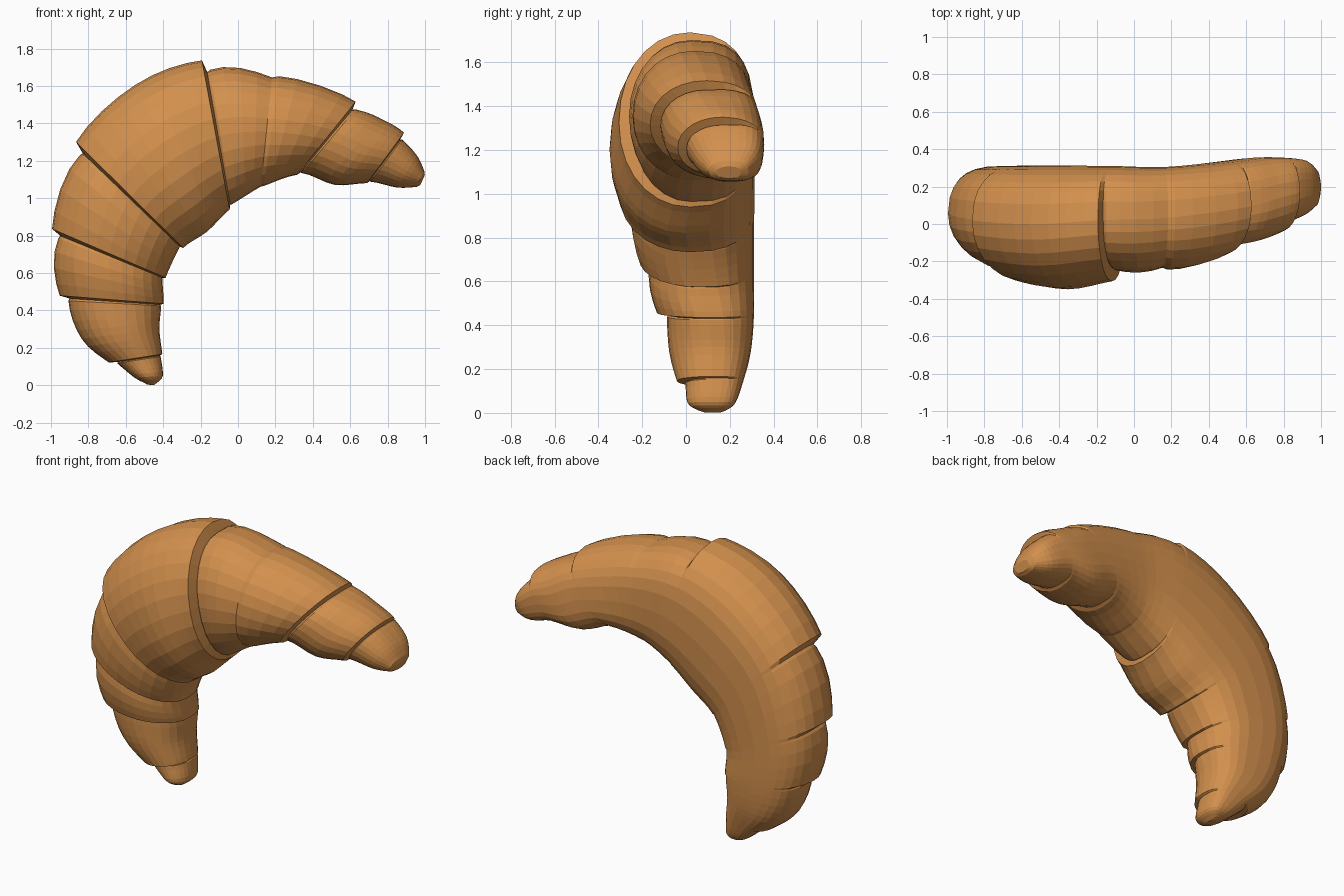
import bpy, bmesh, math
from mathutils import Vector

if "Cube" in bpy.data.objects:
    bpy.data.objects.remove(bpy.data.objects["Cube"])

SIDES = 28
STEPS = 4

# Cross-sections along the crescent: outer x, z, inner x, z, front y, back y
KEYS = [
    (-.50, .012, -.44, .008, .06, .18),
    (-.56, .04, -.40, .05, .0, .225),
    (-.665, .12, -.41, .16, -.02, .26),
    (-.82, .25, -.425, .30, -.06, .295),
    (-.93, .465, -.405, .43, -.11, .31),
    (-.978, .81, -.395, .57, -.19, .31),
    (-.852, 1.26, -.305, .735, -.27, .312),
    (-.535, 1.575, -.17, .83, -.315, .312),
    (-.17, 1.705, -.04, .955, -.27, .31),
    (.20, 1.645, .13, 1.065, -.235, .305),
    (.63, 1.495, .328, 1.13, -.14, .335),
    (.77, 1.405, .52, 1.075, -.075, .355),
    (.88, 1.33, .70, 1.085, -.015, .355),
    (.96, 1.235, .85, 1.055, .04, .34),
    (.995, 1.15, .955, 1.06, .10, .285),
]
SEAMS = [0, 2, 4, 5, 6, 8, 9, 10, 12, 14]  # keys where a rolled layer ends
# Swelling of each layer at its start and end; the high side overlaps its neighbour
LIFTS = [(0, -.015), (.02, -.02), (.02, -.02), (.02, -.02), (.034, .034),
         (-.02, -.004), (.012, .02), (-.02, .02), (-.015, 0)]


def section(pos):
    """Spline through the keys."""
    i = min(int(pos), len(KEYS) - 2)
    t = pos - i
    a, b, c, d = KEYS[max(i - 1, 0)], KEYS[i], KEYS[i + 1], KEYS[min(i + 2, len(KEYS) - 1)]
    return [.5 * (2 * q + (r - p) * t + (2 * p - 5 * q + 4 * r - s) * t * t
                  + (3 * q - p - 3 * r + s) * t ** 3) for p, q, r, s in zip(a, b, c, d)]


def add_ring(bm, pos, lift=0.0):
    """Round front, flatter back; lift swells only the outer and front sides."""
    ox, oz, ix, iz, yf, yb = section(pos)
    outer, inner = Vector((ox, 0, oz)), Vector((ix, 0, iz))
    half = (outer - inner) / 2
    depth = (yb - yf) / 2
    mid = (outer + inner) / 2 + Vector((0, yf + depth, 0))
    out = half.normalized()
    ring = []
    for k in range(SIDES):
        a = 2 * math.pi * k / SIDES
        c, s = math.cos(a), math.sin(a)
        power = 2 / (2.8 if s > 0 else 2.1)
        u = math.copysign(abs(c) ** power, c)
        v = math.copysign(abs(s) ** power, s)
        swell = out * max(c, c * .3) * min(1, max(0, 1 - s)) + Vector((0, min(s, 0), 0))
        ring.append(bm.verts.new(mid + half * u + Vector((0, depth * v, 0)) + swell * lift))
    return ring


def add_cap(bm, ring, push):
    """Smaller ring pushed outward to round off a tip."""
    mid = sum((v.co for v in ring), Vector()) / len(ring)
    return [bm.verts.new(mid + (v.co - mid) * .6 + Vector(push)) for v in ring]


bm = bmesh.new()
rings = []
last = len(LIFTS) - 1
for n, (low, high) in enumerate(LIFTS):
    start, end = SEAMS[n], SEAMS[n + 1]
    if n and n != 6:
        # Crease where one layer tucks under the next
        rings.append(add_ring(bm, start, min(low, LIFTS[n - 1][1]) - .012))
    count = STEPS * (end - start)
    bulge = 0 if n in (0, 4, last) else .016
    for k in range(count + 1):
        t = k / count
        lift = low + (high - low) * t + bulge * math.sin(math.pi * t)
        gap = .045 * ((k == 0 and n > 0) - (k == count and n < last))
        rings.append(add_ring(bm, start + (end - start) * t + gap, lift))
rings.insert(0, add_cap(bm, rings[0], (.003, 0, -.008)))
rings.append(add_cap(bm, rings[-1], (.012, 0, -.008)))

# Skin and closed tips
for a, b in zip(rings, rings[1:]):
    for k in range(SIDES):
        j = (k + 1) % SIDES
        bm.faces.new((a[k], a[j], b[j], b[k]))
bm.faces.new(rings[0])
bm.faces.new(rings[-1])
bmesh.ops.recalc_face_normals(bm, faces=bm.faces)

mesh = bpy.data.meshes.new("croissant")
bm.to_mesh(mesh)
bm.free()
crust = bpy.data.materials.new("golden crust")
crust.diffuse_color = (.65, .28, .075, 1)
crust.use_nodes = True
crust.node_tree.nodes["Principled BSDF"].inputs["Base Color"].default_value = crust.diffuse_color
mesh.materials.append(crust)
bpy.context.collection.objects.link(bpy.data.objects.new("croissant", mesh))
